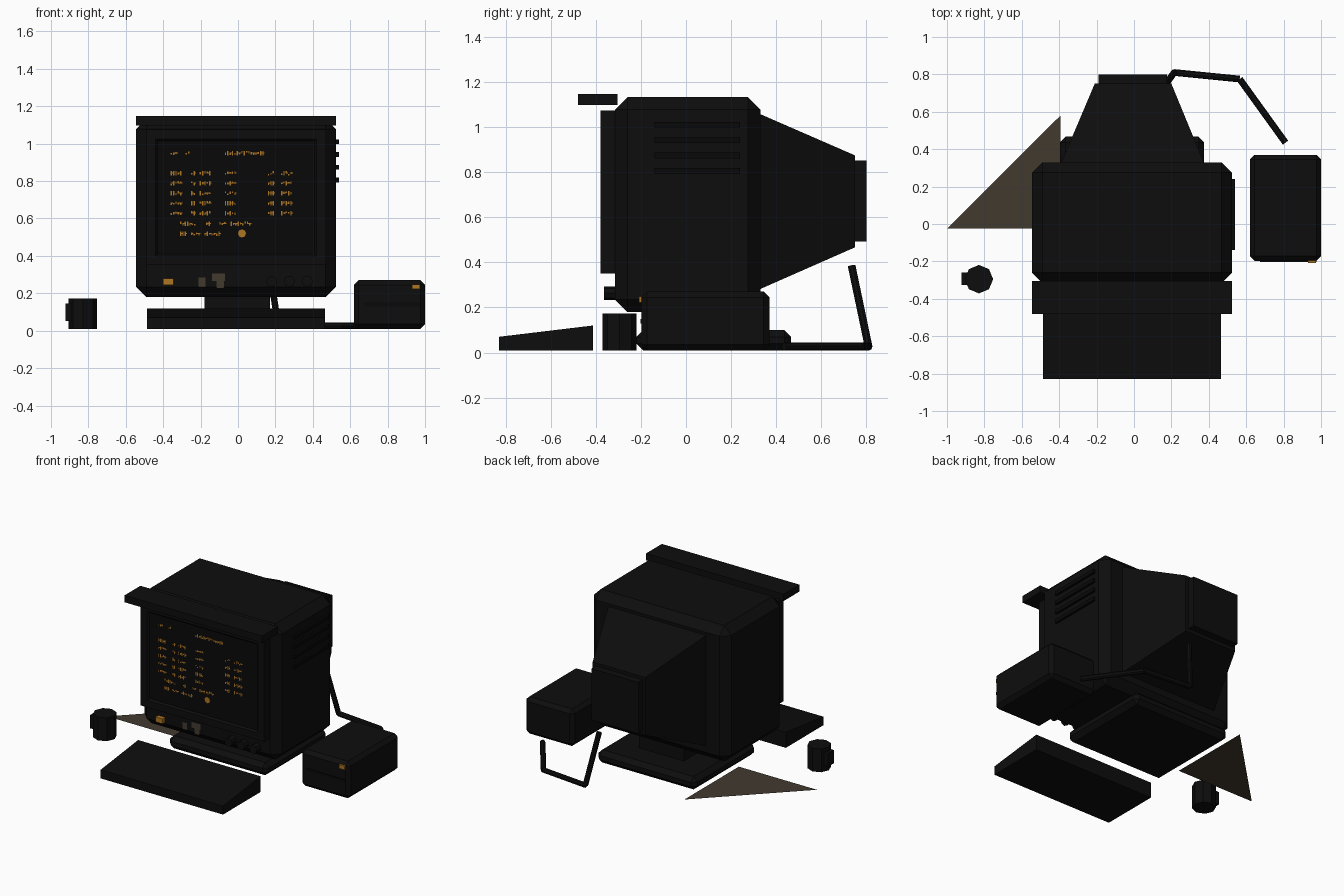
import bpy, bmesh, math, random
from mathutils import Vector

if "Cube" in bpy.data.objects:
    bpy.data.objects.remove(bpy.data.objects["Cube"])

random.seed(4)


def material(name, r, g, b):
    m = bpy.data.materials.new(name)
    m.diffuse_color = (r, g, b, 1)
    m.use_nodes = True
    m.node_tree.nodes["Principled BSDF"].inputs["Base Color"].default_value = m.diffuse_color
    return m


CASE = material("black plastic", 0.004, 0.004, 0.004)
DARK = material("deep black", 0.0025, 0.0025, 0.0025)
AMBER = material("amber", 0.42, 0.18, 0.016)
PAPER = material("dusty brown", 0.055, 0.042, 0.028)


def finish(name, bm, mat, bevel=0):
    if bevel:
        bmesh.ops.bevel(bm, geom=bm.edges[:], offset=bevel, segments=1,
                        affect='EDGES', clamp_overlap=True)
    bmesh.ops.recalc_face_normals(bm, faces=bm.faces[:])
    me = bpy.data.meshes.new(name)
    bm.to_mesh(me)
    bm.free()
    me.materials.append(mat)
    ob = bpy.data.objects.new(name, me)
    bpy.context.collection.objects.link(ob)
    return ob


def box(name, x, y, z, mat=CASE, bevel=0):
    """Box from (min, max) ranges."""
    bm = bmesh.new()
    bmesh.ops.create_cube(bm, size=1)
    for v in bm.verts:
        v.co = [r[0] if c < 0 else r[1] for c, r in zip(v.co, (x, y, z))]
    return finish(name, bm, mat, bevel)


def tube(name, a, b, radius, sides, mat=CASE):
    """Capped cylinder between two points."""
    a, b = Vector(a), Vector(b)
    bm = bmesh.new()
    bmesh.ops.create_cone(bm, cap_ends=True, segments=sides, radius1=radius,
                          radius2=radius, depth=(b - a).length)
    q = Vector((0, 0, 1)).rotation_difference(b - a)
    for v in bm.verts:
        v.co = q @ v.co + (a + b) / 2
    return finish(name, bm, mat)


def plates(name, rects, y, mat):
    """Flat rectangles (x0, x1, z0, z1) facing the front."""
    bm = bmesh.new()
    for x0, x1, z0, z1 in rects:
        bm.faces.new([bm.verts.new(c) for c in
                      ((x0, y, z0), (x1, y, z0), (x1, y, z1), (x0, y, z1))])
    me = bpy.data.meshes.new(name)
    bm.to_mesh(me)
    bm.free()
    me.materials.append(mat)
    bpy.context.collection.objects.link(bpy.data.objects.new(name, me))


# Monitor housing and overhanging hood
box("monitor_housing", (-.545, .524), (-.315, .33), (.18, 1.133), CASE, .055)
box("monitor_hood", (-.545, .524), (-.48, -.305), (1.098, 1.147))

# Tapered tube housing at the back, with end cap
bm = bmesh.new()
rings = []
for x0, x1, y, z0, z1 in ((-.39, .375, .325, .28, 1.06), (-.21, .2, .75, .467, .875)):
    rings.append([bm.verts.new(c) for c in
                  ((x0, y, z0), (x1, y, z0), (x1, y, z1), (x0, y, z1))])
    bm.faces.new(rings[-1])
for i in range(4):
    j = (i + 1) % 4
    bm.faces.new((rings[0][i], rings[0][j], rings[1][j], rings[1][i]))
finish("rear_taper", bm, CASE)
box("rear_cap", (-.19, .176), (.745, .80), (.493, .853))

# Screen bezel: front panel with an inset, pushed-in screen face
bezel = box("screen_bezel", (-.49, .47), (-.38, -.31), (.35, 1.075))
bezel.data.materials.append(DARK)
bm = bmesh.new()
bm.from_mesh(bezel.data)
bm.faces.ensure_lookup_table()
front = min(bm.faces, key=lambda f: f.calc_center_median().y)
bmesh.ops.inset_region(bm, faces=[front], thickness=.07)
bmesh.ops.inset_region(bm, faces=[front], thickness=.015, depth=-.012)
front.material_index = 1
bm.to_mesh(bezel.data)
bm.free()

# Amber screen readout: clusters of little dashes in rows
columns = ((-.36, -.305), (-.25, -.23), (-.205, -.14), (-.07, -.01), (.16, .2), (.23, .29))
rows = {.95: ((-.36, -.32), (-.28, -.26), (-.07, .145)),
        .572: ((-.31, -.22), (-.17, -.15), (-.10, -.065), (-.04, .075)),
        .518: ((-.31, -.27), (-.25, -.2), (-.18, -.1))}
for i in range(5):
    rows[.842 - i * .0535] = columns
marks = []
for z, spans in rows.items():
    for x0, x1 in spans:
        x = x0
        while x < x1 - .003:
            h = random.choice((.008, .012, .024))
            dz = random.uniform(-.012, .012 - h) if h < .024 else -.012
            marks.append((x, x + .007, z + dz, z + dz + h))
            if random.random() < .5:
                marks.append((x, x + .013, z - .002, z + .004))
            x += .0125
finish_y = -.3705
plates("screen_readout", marks, finish_y, AMBER)
tube("screen_cursor", (.021, -.371, .52), (.021, -.368, .52), .022, 8, AMBER)

# Chin: power light, worn stickers and knobs
box("power_light", (-.4, -.345), (-.345, -.31), (.245, .28), AMBER)
plates("worn_stickers", ((-.21, -.175, .235, .285), (-.14, -.07, .265, .305),
                         (-.115, -.075, .225, .265)), -.318, PAPER)
for i in range(3):
    x = .18 + i * .095
    tube(f"knob_{i + 1}", (x, -.364, .264), (x, -.31, .264), .03, 8)

# Vent ribs on the right side
for i in range(4):
    z = 1.01 - i * .068
    box(f"vent_rib_{i + 1}", (.52, .54), (-.14, .24), (z - .013, z + .013), DARK)

# Stand
box("stand_neck", (-.18, .17), (-.1, .28), (.09, .19))
box("stand_base", (-.395, .374), (-.22, .467), (.01, .1), CASE, .03)

# Keyboard wedge
kb = box("keyboard", (-.487, .465), (-.83, -.413), (.01, .12))
for v in kb.data.vertices:
    if v.co.y < -.6 and v.co.z > .05:
        v.co.z = .07

# External drive box with slot and light
box("drive_box", (.62, 1.0), (-.197, .37), (.01, .27), CASE, .025)
box("drive_slot", (.675, .975), (-.203, -.19), (.13, .15), DARK)
box("drive_light", (.93, .973), (-.209, -.19), (.222, .248), AMBER)

# Cable from the monitor to the drive box
path = ((.16, .735, .385), (.215, .81, .027), (.565, .775, .027), (.81, .435, .027))
for i in range(3):
    tube(f"cable_{i + 1}", path[i], path[i + 1], .018, 8)

# Mug
tube("mug", (-.829, -.295, .01), (-.829, -.295, .173), .076, 8)
box("mug_handle", (-.923, -.89), (-.325, -.26), (.053, .145))

# Folded paper corner lying by the stand
bm = bmesh.new()
bm.faces.new([bm.verts.new(c) for c in
              ((-1, -.025, .001), (-.393, -.025, .001), (-.393, .58, .001))])
finish("paper_corner", bm, PAPER)
